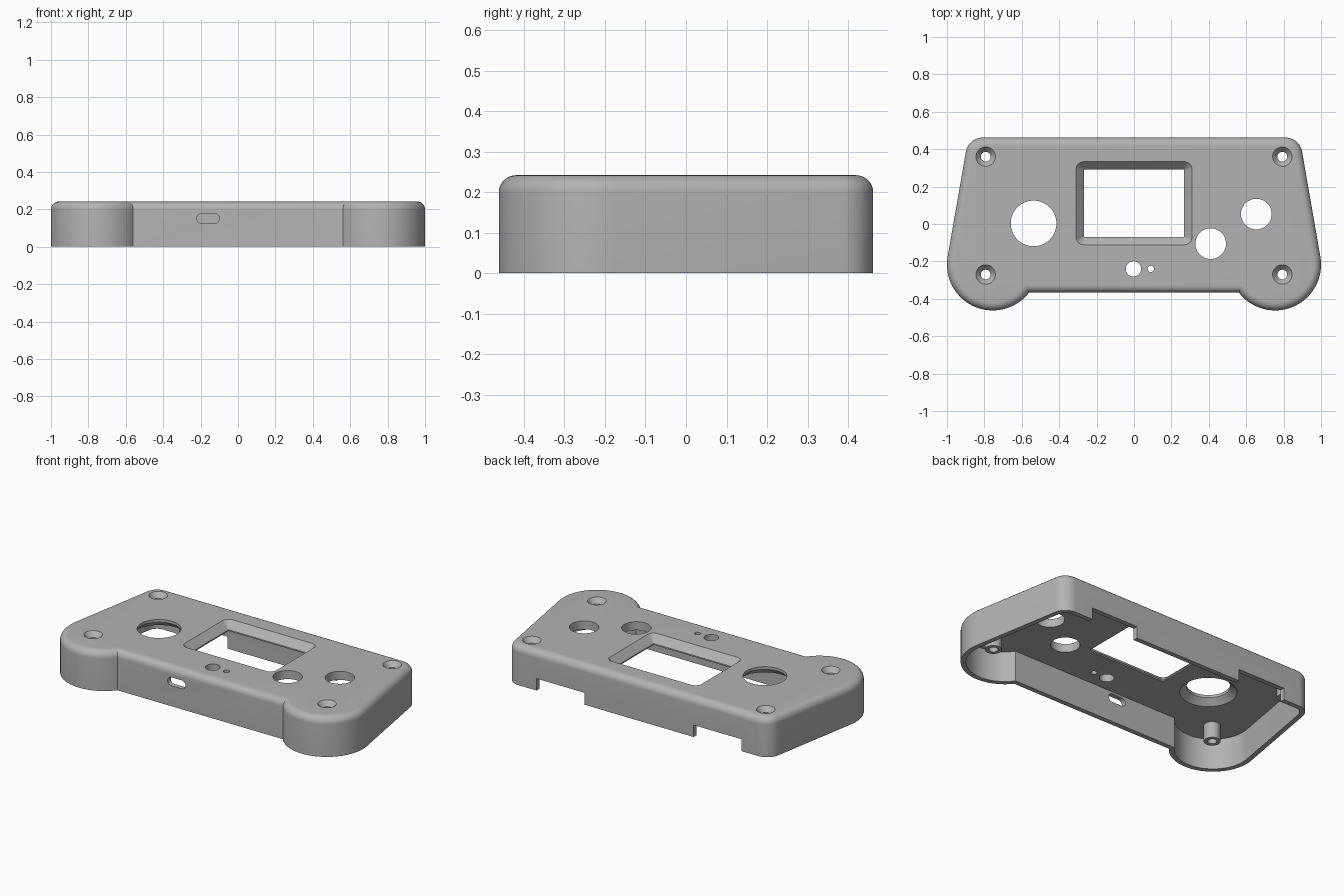
import bpy, bmesh, math
from mathutils import Vector

if "Cube" in bpy.data.objects:
    bpy.data.objects.remove(bpy.data.objects["Cube"])

H, CEIL, FILLET, WALL = 0.242, 0.19, 0.043, 0.03

plastic = bpy.data.materials.new("grey plastic")
plastic.diffuse_color = (0.45, 0.45, 0.45, 1)
plastic.use_nodes = True
plastic.node_tree.nodes["Principled BSDF"].inputs["Base Color"].default_value = plastic.diffuse_color


def outline(d, z):
    """Case outline moved inwards by d: small back corners, big front lobes."""
    c1, r1 = Vector((0.81, 0.372)), 0.09
    c2, r2 = Vector((0.755, -0.217)), 0.245
    v = c1 - c2
    side = math.atan2(v.y, v.x) - math.acos((r2 - r1) / v.length)
    end = -math.pi - math.asin((-0.367 + d - c2.y) / (r2 - d))
    half = []
    for c, r, a, b, n in ((c1, r1 - d, math.pi / 2, side, 16),
                          (c2, r2 - d, side, end, 40)):
        for i in range(n + 1):
            t = a + (b - a) * i / n
            half.append((c.x + r * math.cos(t), c.y + r * math.sin(t), z))
    return half + [(-x, y, z) for x, y, z in reversed(half)]


def circle(x, y, r, z, n=48):
    return [(x + r * math.cos(2 * math.pi * i / n),
             y + r * math.sin(2 * math.pi * i / n), z) for i in range(n)]


def rounded(cx, cy, hx, hy, r, n=8):
    pts = []
    for q, (sx, sy) in enumerate(((1, 1), (-1, 1), (-1, -1), (1, -1))):
        for i in range(n + 1):
            t = math.pi / 2 * (q + i / n)
            pts.append((cx + sx * (hx - r) + r * math.cos(t),
                        cy + sy * (hy - r) + r * math.sin(t)))
    return pts


def loft(bm, loops, closed=False):
    """Skin a stack of equal loops; cap the ends, or join them when closed."""
    rows = [[bm.verts.new(p) for p in loop] for loop in loops]
    pairs = list(zip(rows, rows[1:]))
    if closed:
        pairs.append((rows[-1], rows[0]))
    else:
        bm.faces.new(rows[0])
        bm.faces.new(rows[-1])
    n = len(rows[0])
    for a, b in pairs:
        for i in range(n):
            j = (i + 1) % n
            bm.faces.new((a[i], a[j], b[j], b[i]))


def make(name, bm):
    bmesh.ops.recalc_face_normals(bm, faces=bm.faces[:])
    me = bpy.data.meshes.new(name)
    bm.to_mesh(me)
    bm.free()
    me.materials.append(plastic)
    ob = bpy.data.objects.new(name, me)
    bpy.context.collection.objects.link(ob)
    return ob


def select(ob):
    bpy.ops.object.select_all(action='DESELECT')
    ob.select_set(True)
    bpy.context.view_layer.objects.active = ob


# case shell: cavity ceiling, inner wall, rim, outer wall, rounded top edge
bm = bmesh.new()
loops = [outline(WALL, CEIL), outline(WALL, 0), outline(0, 0)]
for i in range(9):
    t = math.pi / 2 * i / 8
    loops.append(outline(FILLET * (1 - math.cos(t)), H - FILLET + FILLET * math.sin(t)))
loft(bm, loops)
case = make("case_shell", bm)

# all openings in one cutter
bm = bmesh.new()
screws = [(sx * 0.793, y) for sx in (-1, 1) for y in (0.36, -0.27)]
for x, y in screws:  # countersunk screw holes
    loft(bm, [circle(x, y, r, z) for r, z in
              ((0.026, 0.15), (0.026, 0.212), (0.052, H), (0.052, 0.3))])
# stick hole, flared on the underside
loft(bm, [circle(-0.537, 0.003, r, z, 64) for r, z in
          ((0.16, 0.15), (0.16, CEIL), (0.122, 0.225), (0.122, 0.3))])
# two button holes, reset hole and light hole
for x, y, r in ((0.654, 0.053, 0.082), (0.41, -0.105, 0.082),
                (-0.003, -0.24, 0.041), (0.09, -0.24, 0.017)):
    loft(bm, [circle(x, y, r, 0.15), circle(x, y, r, 0.3)])
# screen window with sloped sides
loft(bm, [[(x, y, z) for x, y in rounded(0, 0.111, hx, hy, r)] for hx, hy, r, z in
          ((0.268, 0.18, 0.004, 0.15), (0.268, 0.18, 0.004, 0.198),
           (0.31, 0.222, 0.04, H), (0.31, 0.222, 0.04, 0.3))])
# cable slot in the front wall
loft(bm, [[(x, y, z) for x, z in rounded(-0.16, 0.151, 0.06, 0.026, 0.0255)]
          for y in (-0.42, -0.30)])
# two notches in the back wall
for a, b in ((0.365, 0.69), (-0.70, -0.375)):
    loft(bm, [[(a, 0.4, z), (b, 0.4, z), (b, 0.52, z), (a, 0.52, z)]
              for z in (-0.05, 0.073)])
cutter = make("opening_cutter", bm)
cutter.hide_render = True

mod = case.modifiers.new("openings", 'BOOLEAN')
mod.operation = 'DIFFERENCE'
mod.solver = 'EXACT'
mod.object = cutter
select(case)
bpy.ops.object.modifier_apply(modifier=mod.name)
bpy.data.objects.remove(cutter)
bpy.ops.object.shade_smooth_by_angle(angle=math.radians(30))

# hollow screw posts under the top plate
for k, (x, y) in enumerate(screws):
    bm = bmesh.new()
    loft(bm, [circle(x, y, r, z) for r, z in
              ((0.026, CEIL), (0.026, 0.09), (0.047, 0.09), (0.047, CEIL))], closed=True)
    post = make("screw_post_%d" % (k + 1), bm)
    select(post)
    bpy.ops.object.shade_smooth_by_angle(angle=math.radians(30))
